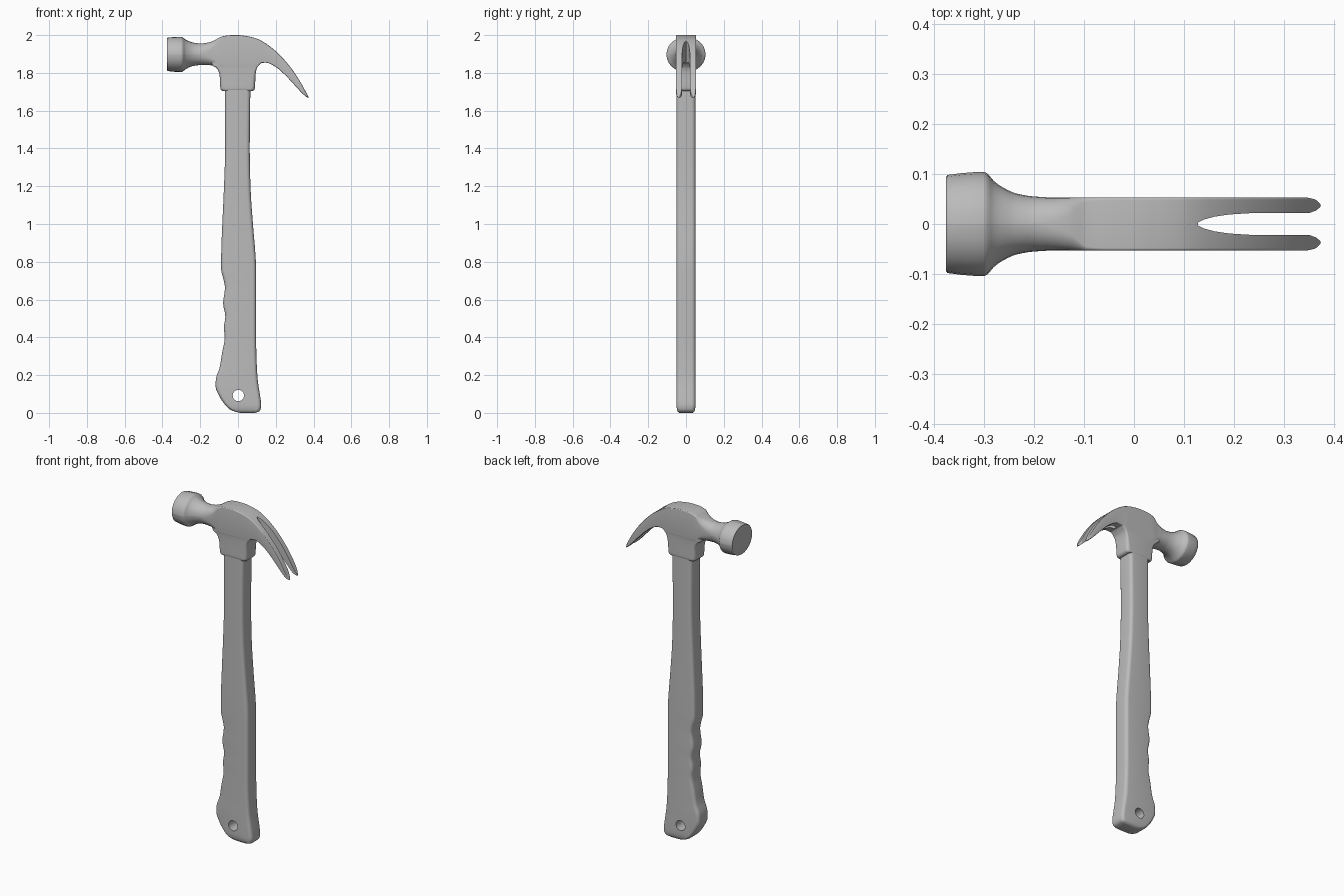
import bpy, bmesh
from math import sin, cos, pi
from mathutils import Matrix

if "Cube" in bpy.data.objects:
    bpy.data.objects.remove(bpy.data.objects["Cube"], do_unlink=True)

steel = bpy.data.materials.new("plain grey")
steel.use_nodes = True
GREY = (0.5, 0.5, 0.5, 1)
steel.diffuse_color = GREY
steel.node_tree.nodes["Principled BSDF"].inputs["Base Color"].default_value = GREY


def smooth_stations(rows, steps):
    """Monotone cubic resampling of (t, low, high, half_depth, corner) rows."""
    def slope(a, b, k):
        return (b[k] - a[k]) / (b[0] - a[0])

    def tangent(i, k):
        if i == 0 or i == len(rows) - 1:
            j = min(i, len(rows) - 2)
            return slope(rows[j], rows[j + 1], k)
        a, b = slope(rows[i - 1], rows[i], k), slope(rows[i], rows[i + 1], k)
        return 2 * a * b / (a + b) if a * b > 0 else 0

    out = []
    for i in range(len(rows) - 1):
        p, q = rows[i], rows[i + 1]
        h = q[0] - p[0]
        for s in range(steps):
            u = s / steps
            row = [p[0] + h * u]
            for k in range(1, len(p)):
                row.append((2*u**3 - 3*u*u + 1) * p[k] + (3*u*u - 2*u**3) * q[k]
                           + (u**3 - 2*u*u + u) * h * tangent(i, k)
                           + (u**3 - u*u) * h * tangent(i + 1, k))
            out.append(row)
    return out + [list(rows[-1])]


def ring(low, high, depth, corner, n=7):
    """Rounded rectangle; a large corner radius gives an ellipse."""
    half, mid = (high - low) / 2, (high + low) / 2
    ra, rb = min(corner, half), min(corner, depth)
    pts = []
    for quad, (sa, sb) in enumerate(((1, 1), (-1, 1), (-1, -1), (1, -1))):
        for j in range(n):
            ang = (quad + (j + 0.02) / (n - 0.96)) * pi / 2
            pts.append((mid + sa * (half - ra) + ra * cos(ang),
                        sb * (depth - rb) + rb * sin(ang)))
    return pts


def finish(name, bm):
    bmesh.ops.recalc_face_normals(bm, faces=bm.faces[:])
    mesh = bpy.data.meshes.new(name)
    bm.to_mesh(mesh)
    bm.free()
    ob = bpy.data.objects.new(name, mesh)
    bpy.context.collection.objects.link(ob)
    mesh.materials.append(steel)
    return ob


def loft(name, rows, place, steps=3):
    bm = bmesh.new()
    loops = [[bm.verts.new(place(r[0], a, y)) for a, y in ring(*r[1:])]
             for r in smooth_stations(rows, steps)]
    for A, B in zip(loops, loops[1:]):
        for i in range(len(A)):
            j = (i + 1) % len(A)
            bm.faces.new((A[i], A[j], B[j], B[i]))
    bm.faces.new(loops[0])
    bm.faces.new(loops[-1])
    return finish(name, bm)


def cut(ob, cutter):
    cutter.hide_render = True
    cutter.hide_viewport = True
    cutter.display_type = 'WIRE'
    mod = ob.modifiers.new("cut", 'BOOLEAN')
    mod.operation = 'DIFFERENCE'
    mod.solver = 'EXACT'
    mod.object = cutter


def shade(ob, degrees):
    bpy.ops.object.select_all(action='DESELECT')
    ob.select_set(True)
    bpy.context.view_layer.objects.active = ob
    bpy.ops.object.shade_smooth_by_angle(angle=degrees * pi / 180)


def upright(t, a, y):
    return (a, y, t)


def lengthwise(t, a, y):
    return (t, y, a)


# Handle with finger grip and flared butt: height, left, right, depth, corner
handle = loft("handle", [
    (0, .01, .09, .036, .015), (.008, -.02, .112, .044, .018),
    (.02, -.045, .12, .048, .02), (.04, -.066, .123, .05, .02),
    (.09, -.1, .117, .05, .02), (.14, -.119, .109, .05, .02),
    (.18, -.117, .104, .05, .02), (.24, -.097, .1, .05, .02),
    (.32, -.084, .097, .05, .02), (.4, -.07, .096, .05, .02),
    (.45, -.075, .096, .05, .02), (.51, -.067, .096, .05, .02),
    (.58, -.079, .096, .05, .02), (.66, -.069, .096, .05, .02),
    (.7, -.075, .096, .05, .02), (.76, -.089, .096, .05, .02),
    (.83, -.089, .093, .05, .02), (1, -.083, .079, .05, .02),
    (1.2, -.074, .066, .05, .02), (1.4, -.068, .062, .05, .02),
    (1.75, -.07, .066, .05, .02)], upright)

# Hanging hole
bm = bmesh.new()
bmesh.ops.create_cone(bm, cap_ends=True, segments=32, radius1=.03, radius2=.03, depth=.3,
                      matrix=Matrix.Translation((.002, 0, .092)) @ Matrix.Rotation(pi / 2, 4, 'X'))
cut(handle, finish("hole_cutter", bm))

# Socket collar flaring up into the head
collar = loft("collar", [
    (1.705, -.084, .08, .047, .018), (1.712, -.091, .087, .0515, .02),
    (1.725, -.094, .09, .0525, .02), (1.77, -.096, .092, .0525, .018),
    (1.8, -.1, .094, .0525, .014), (1.825, -.113, .1, .0525, .01),
    (1.84, -.135, .11, .0525, .008), (1.855, -.14, .125, .0525, .008)], upright)

# Striking face, neck, cheek and curved claw: x, bottom, top, depth, corner
head = loft("head", [
    (-.375, 1.814, 1.984, .095, .2), (-.372, 1.81, 1.987, .098, .2),
    (-.3, 1.804, 1.991, .104, .2), (-.293, 1.807, 1.988, .101, .2),
    (-.28, 1.817, 1.978, .086, .15), (-.26, 1.829, 1.968, .072, .1),
    (-.235, 1.837, 1.96, .061, .07), (-.2, 1.841, 1.956, .055, .055),
    (-.16, 1.841, 1.96, .053, .045), (-.13, 1.839, 1.97, .053, .035),
    (-.11, 1.836, 1.981, .053, .02), (-.095, 1.835, 1.989, .053, .008),
    (-.05, 1.835, 1.999, .053, .005), (0, 1.835, 2, .053, .005),
    (.05, 1.835, 1.994, .053, .005), (.095, 1.836, 1.983, .053, .005),
    (.12, 1.852, 1.972, .053, .005), (.15, 1.854, 1.954, .053, .005),
    (.2, 1.831, 1.915, .053, .005), (.25, 1.788, 1.864, .053, .005),
    (.3, 1.735, 1.8, .053, .005), (.34, 1.692, 1.735, .053, .005),
    (.362, 1.673, 1.694, .049, .005), (.372, 1.668, 1.674, .04, .003)], lengthwise)

# Nail slot, widening past the tips to round the tines
half_slot = [(.128, .003), (.14, .009), (.16, .0145), (.19, .019), (.23, .0215),
             (.35, .022), (.364, .027), (.373, .035), (.42, .035)]
outline = half_slot + [(x, -y) for x, y in reversed(half_slot)]
bm = bmesh.new()
base = bm.faces.new([bm.verts.new((x, y, 1.5)) for x, y in outline])
grown = bmesh.ops.extrude_face_region(bm, geom=[base])["geom"]
bmesh.ops.translate(bm, vec=(0, 0, .7), verts=[v for v in grown if isinstance(v, bmesh.types.BMVert)])
cut(head, finish("slot_cutter", bm))

for part, angle in ((handle, 40), (collar, 40), (head, 35)):
    shade(part, angle)
